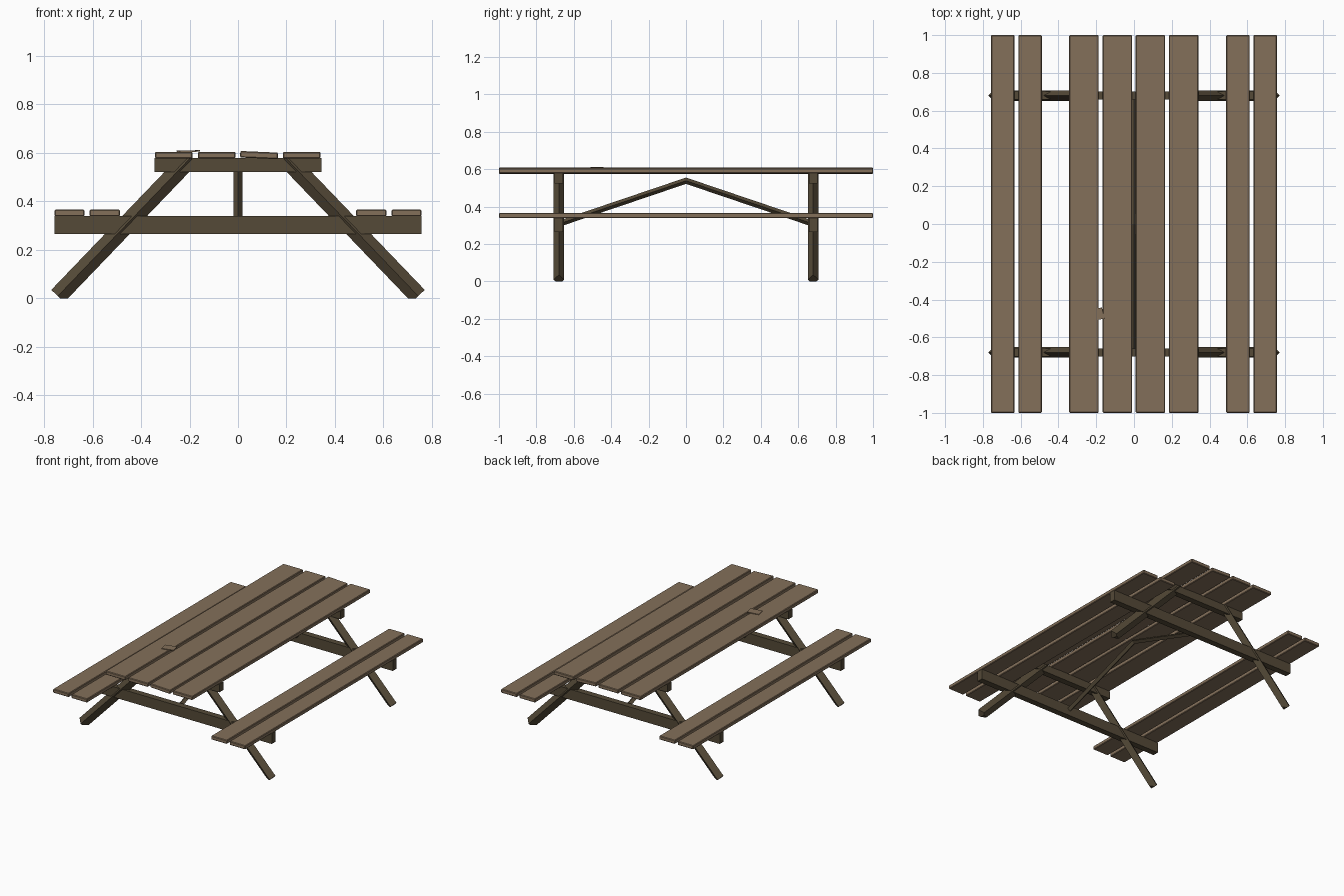
import bpy, bmesh, math
from mathutils import Vector

cube = bpy.data.objects.get("Cube")
if cube:
    bpy.data.objects.remove(cube, do_unlink=True)


def material(name, rgb):
    m = bpy.data.materials.new(name)
    m.use_nodes = True
    m.diffuse_color = (*rgb, 1)
    m.node_tree.nodes["Principled BSDF"].inputs["Base Color"].default_value = (*rgb, 1)
    return m


plank_wood = material("plank wood", (0.23, 0.162, 0.102))
frame_wood = material("dark frame wood", (0.09, 0.068, 0.039))


def finish(name, bm, mat, bevel=0):
    bmesh.ops.recalc_face_normals(bm, faces=bm.faces)
    me = bpy.data.meshes.new(name)
    bm.to_mesh(me)
    bm.free()
    me.materials.append(mat)
    ob = bpy.data.objects.new(name, me)
    bpy.context.collection.objects.link(ob)
    if bevel:
        mod = ob.modifiers.new("worn edges", "BEVEL")
        mod.width = bevel
        mod.segments = 1
    return ob


def box(name, centre, size, mat, bevel=0):
    bm = bmesh.new()
    bmesh.ops.create_cube(bm, size=1)
    bmesh.ops.scale(bm, vec=size, verts=bm.verts)
    ob = finish(name, bm, mat, bevel)
    ob.location = centre
    return ob


def diamond_bar(name, start, end, side, half_side, half_depth, cuts=()):
    """Bar with a diamond section; cuts are (point, outward normal) planes."""
    start, end, side = Vector(start), Vector(end), Vector(side)
    depth = (end - start).cross(side).normalized()
    ring = (side * half_side, depth * half_depth, -side * half_side, -depth * half_depth)
    bm = bmesh.new()
    a = [bm.verts.new(start + r) for r in ring]
    b = [bm.verts.new(end + r) for r in ring]
    bm.faces.new(a)
    bm.faces.new(b)
    for i in range(4):
        j = (i + 1) % 4
        bm.faces.new((a[i], a[j], b[j], b[i]))
    for co, no in cuts:
        geom = bm.verts[:] + bm.edges[:] + bm.faces[:]
        cut = bmesh.ops.bisect_plane(bm, geom=geom, plane_co=co, plane_no=no, clear_outer=True)
        edges = [e for e in cut["geom_cut"] if isinstance(e, bmesh.types.BMEdge)]
        bmesh.ops.holes_fill(bm, edges=edges)
    return finish(name, bm, frame_wood)


# Table top: four planks, one slightly warped
for i, x in enumerate((-0.265, -0.088, 0.087, 0.263)):
    plank = box(f"table_plank_{i + 1}", (x, 0, 0.591), (0.156, 2, 0.027), plank_wood, 0.004)
    if i == 2:
        plank.rotation_euler.y = math.radians(2.5)

# Loose chip of wood on the table
chip = box("wood_chip", (-0.205, -0.48, 0.607), (0.085, 0.06, 0.006), plank_wood)
chip.rotation_euler = (0, math.radians(-1.5), math.radians(12))

# Bench seats: two planks on each side
for side, sx in (("left", 1), ("right", -1)):
    for part, x in (("inner", 0.55), ("outer", 0.695)):
        box(f"{side}_bench_{part}_plank", (sx * x, 0, 0.352), (0.124, 2, 0.027), plank_wood, 0.004)

# End frames: two cross beams, a pair of splayed legs and a sloping brace
for end, sy in (("front", -1), ("back", 1)):
    y = 0.68 * sy
    box(f"{end}_table_beam", (0, y, 0.55), (0.69, 0.044, 0.056), frame_wood)
    box(f"{end}_bench_beam", (0, y, 0.302), (1.515, 0.044, 0.074), frame_wood)
    for side, sx in (("left", 1), ("right", -1)):
        diamond_bar(f"{end}_{side}_leg", (0.744 * sx, y, 0.009), (0.193 * sx, y, 0.583),
                    (0, 1, 0), 0.028, 0.037,
                    [((0, 0, 0), (0, 0, -1)), ((0, 0, 0.577), (0, 0, 1))])
    diamond_bar(f"{end}_brace", (0, -0.03 * sy, 0.548), (0, 0.72 * sy, 0.294),
                (1, 0, 0), 0.018, 0.016,
                [((0, 0, 0), (0, -sy, 0)), ((0, 0.69 * sy, 0), (0, sy, 0))])
